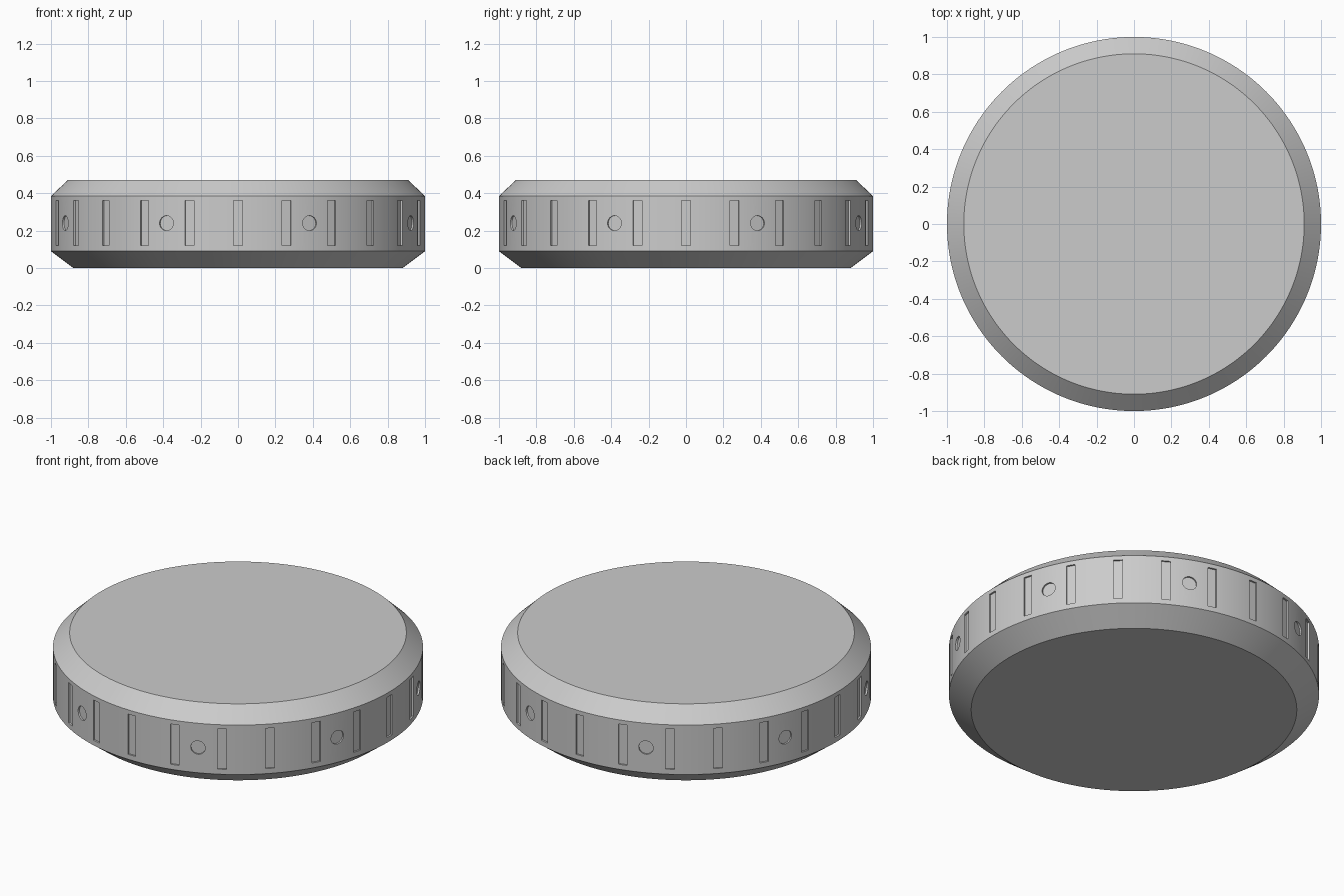
import bpy, bmesh, math
from mathutils import Matrix, Vector

if "Cube" in bpy.data.objects:
    bpy.data.objects.remove(bpy.data.objects["Cube"])

SEGMENTS = 192
DEPTH = 0.01     # depth of the rim recesses
MID_Z = 0.24     # height of the recess centres

grey = bpy.data.materials.new("Plain grey")
grey.use_nodes = True
colour = (0.6, 0.6, 0.6, 1)
grey.diffuse_color = colour
grey.node_tree.nodes["Principled BSDF"].inputs["Base Color"].default_value = colour


def add_object(name, bm):
    bmesh.ops.recalc_face_normals(bm, faces=bm.faces)
    mesh = bpy.data.meshes.new(name)
    bm.to_mesh(mesh)
    bm.free()
    mesh.materials.append(grey)
    obj = bpy.data.objects.new(name, mesh)
    bpy.context.collection.objects.link(obj)
    return obj


# Chamfered disc: stacked rings from a (radius, height) profile
bm = bmesh.new()
rings = []
for r, z in [(0.88, 0), (1, 0.09), (1, 0.385), (0.91, 0.47)]:
    rings.append([bm.verts.new((r * math.cos(a), r * math.sin(a), z))
                  for a in (math.tau * i / SEGMENTS for i in range(SEGMENTS))])
for low, high in zip(rings, rings[1:]):
    for i in range(SEGMENTS):
        j = (i + 1) % SEGMENTS
        bm.faces.new((low[i], low[j], high[j], high[i]))
bm.faces.new(rings[0])
bm.faces.new(rings[-1])
disc = add_object("chamfered_disc", bm)


def rim_frame(degrees):
    """Place a cutter on the rim, with its local x pointing outward."""
    return (Matrix.Rotation(math.radians(degrees), 4, 'Z')
            @ Matrix.Translation((1 - DEPTH + 0.05, 0, MID_Z)))


# Cutter: upright slots all round, and round dimples in some of the gaps
bm = bmesh.new()
for k in range(24):
    size = Matrix.Diagonal(Vector((0.1, 0.05, 0.24, 1)))
    bmesh.ops.create_cube(bm, size=1, matrix=rim_frame(15 * k) @ size)
for k in range(8):
    turn = Matrix.Rotation(math.pi / 2, 4, 'Y')
    bmesh.ops.create_cone(bm, cap_ends=True, segments=32, radius1=0.04,
                          radius2=0.04, depth=0.1,
                          matrix=rim_frame(22.5 + 45 * k) @ turn)
cutter = add_object("rim_cutter", bm)
cutter.hide_render = True

# Sink the recesses into the rim
cut = disc.modifiers.new("rim recesses", 'BOOLEAN')
cut.operation = 'DIFFERENCE'
cut.solver = 'EXACT'
cut.object = cutter
bpy.ops.object.select_all(action='DESELECT')
bpy.context.view_layer.objects.active = disc
disc.select_set(True)
bpy.ops.object.modifier_apply(modifier=cut.name)
bpy.data.objects.remove(cutter)
bpy.ops.object.shade_smooth_by_angle(angle=math.radians(25))
